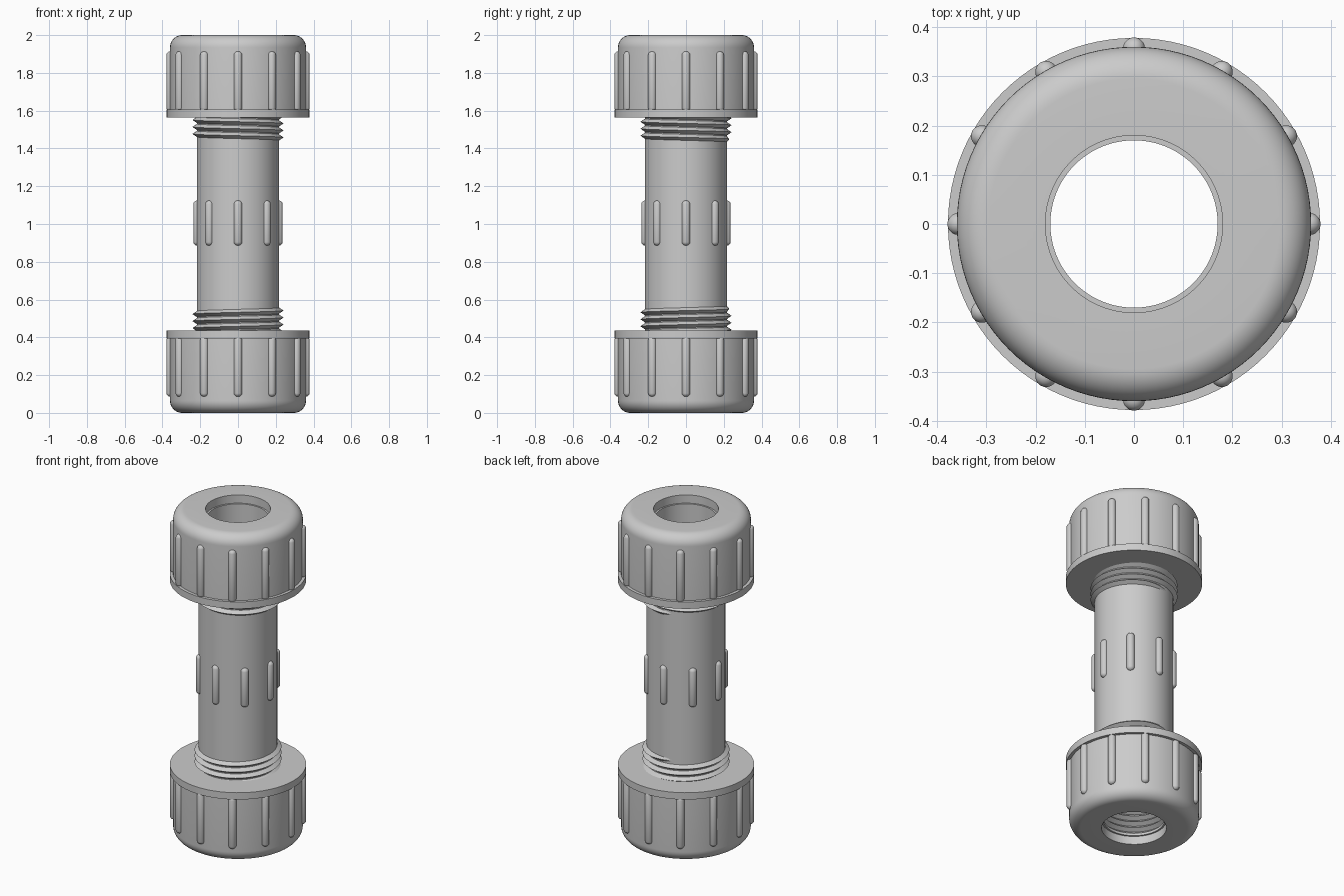
import bpy, bmesh
from math import sin, cos, pi, radians
from mathutils import Matrix, Vector

if "Cube" in bpy.data.objects:
    bpy.data.objects.remove(bpy.data.objects["Cube"])

SEG = 96


def finish(bm, name):
    bmesh.ops.recalc_face_normals(bm, faces=bm.faces)
    me = bpy.data.meshes.new(name)
    bm.to_mesh(me)
    bm.free()
    ob = bpy.data.objects.new(name, me)
    bpy.context.collection.objects.link(ob)
    bpy.ops.object.select_all(action='DESELECT')
    ob.select_set(True)
    bpy.context.view_layer.objects.active = ob
    bpy.ops.object.shade_smooth_by_angle(angle=radians(30))
    return ob


def lathe(name, profile):
    """Revolve a closed (r, z) loop around z."""
    bm = bmesh.new()
    rings = [[bm.verts.new((r * cos(2 * pi * i / SEG), r * sin(2 * pi * i / SEG), z))
              for r, z in profile] for i in range(SEG)]
    n = len(profile)
    for i in range(SEG):
        a, b = rings[i], rings[(i + 1) % SEG]
        for j in range(n):
            k = (j + 1) % n
            bm.faces.new((a[j], b[j], b[k], a[k]))
    return finish(bm, name)


def ribs(name, count, radius, z0, z1, rad):
    """Ring of vertical round-ended ribs."""
    bm = bmesh.new()
    for i in range(count):
        vs = bmesh.ops.create_uvsphere(bm, u_segments=20, v_segments=9, radius=rad)['verts']
        for v in vs:
            v.co.z += z1 - rad if v.co.z > 0 else z0 + rad
            v.co.x += radius
        bmesh.ops.rotate(bm, verts=vs, cent=(0, 0, 0),
                         matrix=Matrix.Rotation(2 * pi * i / count, 3, 'Z'))
    return finish(bm, name)


def thread(name, z_end, turns, pitch, root, crest, end_angle, flip):
    """V-shaped helix that fades out at its free end."""
    bm = bmesh.new()
    steps = int(turns * SEG)
    prev = None
    for i in range(steps + 1):
        t = i / SEG
        a = end_angle - 2 * pi * t
        z = z_end - pitch * t
        r = root + (crest - root) * min(1, 0.05 + t * 8)
        sec = []
        for rr, dz in ((root, -pitch * .5), (r, 0), (root, pitch * .5)):
            zz = z + dz
            sec.append(bm.verts.new((rr * cos(a), rr * sin(a), 2 - zz if flip else zz)))
        if prev:
            for j in range(3):
                k = (j + 1) % 3
                bm.faces.new((prev[j], sec[j], sec[k], prev[k]))
        else:
            bm.faces.new(sec)
        prev = sec
    bm.faces.new(prev)
    return finish(bm, name)


# Hollow pipe body, grooved inside its lower end
body = [(0.218, 0.05), (0.218, 1.95), (0.17, 1.95), (0.17, 0.26)]
for i in range(5):
    z = 0.25 - i * 0.037
    body += [(0.195, z - 0.015), (0.17, z - 0.037)]
body.append((0.17, 0.05))
lathe("pipe_body", body)
ribs("body_grip_ribs", 8, 0.214, 0.885, 1.125, 0.023)

# Nut section: bore, rounded outer corner, wall and flange
F = 0.065
nut = [(0.18, 0.06), (0.18, 0.0)]
nut += [(0.36 - F + F * sin(a), F - F * cos(a)) for a in [pi / 2 * i / 10 for i in range(11)]]
nut += [(0.36, 0.395), (0.378, 0.395), (0.378, 0.437), (0.216, 0.437), (0.216, 0.06)]

# Mirrored nuts, ribs and threads
for side, flip in (("lower", False), ("upper", True)):
    lathe(side + "_nut", [(r, 2 - z if flip else z) for r, z in nut])
    z0, z1 = (1.595, 1.915) if flip else (0.085, 0.405)
    ribs(side + "_nut_ribs", 12, 0.357, z0, z1, 0.0225)
    thread(side + "_thread", 0.553, 4.0, 0.037, 0.214, 0.241, radians(110), flip)
